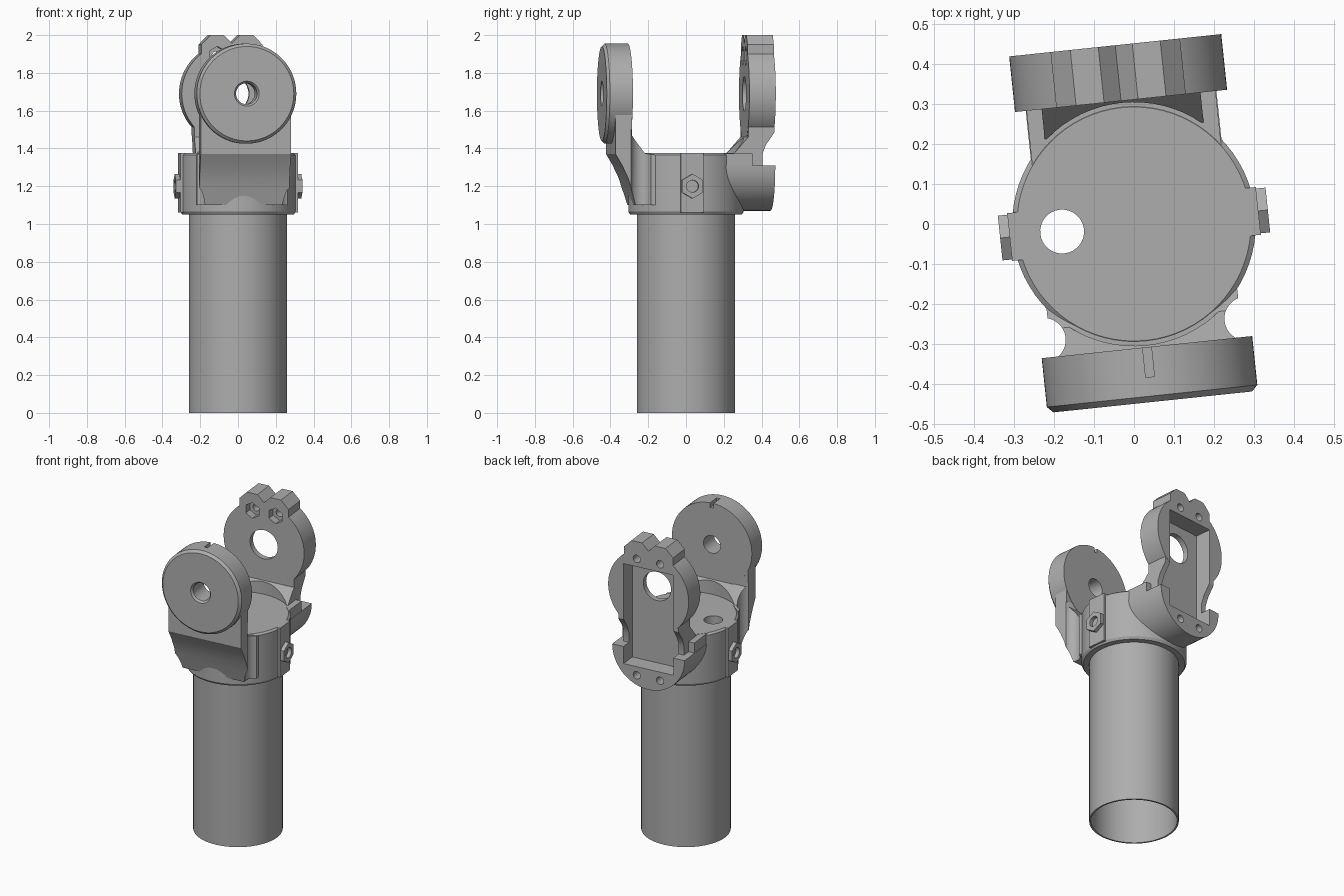
import bpy, bmesh
from math import sin, cos, pi, radians
from mathutils import Matrix

if "Cube" in bpy.data.objects:
    bpy.data.objects.remove(bpy.data.objects["Cube"])

grey = bpy.data.materials.new("matte_grey")
grey.use_nodes = True
GREY = (0.42, 0.42, 0.42, 1)
grey.diffuse_color = GREY
grey.node_tree.nodes["Principled BSDF"].inputs["Base Color"].default_value = GREY


def finish(name, bm):
    bmesh.ops.recalc_face_normals(bm, faces=bm.faces)
    mesh = bpy.data.meshes.new(name)
    bm.to_mesh(mesh)
    bm.free()
    mesh.materials.append(grey)
    obj = bpy.data.objects.new(name, mesh)
    bpy.context.collection.objects.link(obj)
    return obj


def prism(name, points, axis, a, b):
    """Extrude a 2D outline along an axis from a to b."""
    place = {"x": lambda p, d: (d, p[0], p[1]),
             "y": lambda p, d: (p[0], d, p[1]),
             "z": lambda p, d: (p[0], p[1], d)}[axis]
    bm = bmesh.new()
    low = [bm.verts.new(place(p, a)) for p in points]
    high = [bm.verts.new(place(p, b)) for p in points]
    bm.faces.new(low)
    bm.faces.new(high)
    for i in range(len(points)):
        j = (i + 1) % len(points)
        bm.faces.new((low[i], low[j], high[j], high[i]))
    return finish(name, bm)


def ngon(n, r, u=0, v=0, turn=0.0):
    return [(u + r * cos(turn + 2 * pi * i / n), v + r * sin(turn + 2 * pi * i / n))
            for i in range(n)]


def rect(u0, u1, v0, v1):
    return [(u0, v0), (u1, v0), (u1, v1), (u0, v1)]


def lathe(name, profile, steps=72):
    """Spin a closed (radius, height) outline around z."""
    bm = bmesh.new()
    vs = [bm.verts.new((r, 0, h)) for r, h in profile]
    es = [bm.edges.new((vs[i], vs[(i + 1) % len(vs)])) for i in range(len(vs))]
    bmesh.ops.spin(bm, geom=vs + es, cent=(0, 0, 0), axis=(0, 0, 1),
                   angle=2 * pi, steps=steps)
    bmesh.ops.remove_doubles(bm, verts=bm.verts, dist=1e-5)
    return finish(name, bm)


def combine(obj, others, operation):
    """Apply booleans to obj and discard the tool objects."""
    bpy.context.view_layer.objects.active = obj
    for other in others:
        mod = obj.modifiers.new("bool", "BOOLEAN")
        mod.operation = operation
        mod.solver = "EXACT"
        mod.object = other
        bpy.ops.object.modifier_apply(modifier=mod.name)
        bpy.data.objects.remove(other)


def clearances():
    """Hollow of the tube below, and round space above the collar floor."""
    return [prism("cut", ngon(72, 0.25), "z", -0.1, 1.32),
            prism("cut", ngon(72, 0.305), "z", 1.374, 2.2)]


parts = []

# Hollow tube
parts.append(lathe("tube", [(0.25, 0), (0.26, 0), (0.26, 1.06), (0.25, 1.06)]))

# Collar with closed top, cable hole and side lugs
collar = lathe("collar", [(0, 1.32), (0.25, 1.32), (0.25, 1.05), (0.295, 1.05),
                          (0.305, 1.065), (0.305, 1.365), (0.293, 1.375), (0, 1.375)])
lugs = [prism("lug", rect(-0.06, 0.06, 1.06, 1.375), "x", *sorted((s * 0.28, s * 0.313)))
        for s in (-1, 1)]
combine(collar, lugs, "UNION")
combine(collar, [prism("cut", ngon(32, 0.055, -0.181, 0), "z", 1.2, 1.5)], "DIFFERENCE")
parts.append(collar)

# Hexagonal nuts on the lugs
for side, s in (("left", 1), ("right", -1)):
    nut = prism(side + "_nut", ngon(6, 0.065, 0, 1.2, pi / 2), "x", s * 0.305, s * 0.337)
    combine(nut, [prism("cut", ngon(24, 0.032, 0, 1.2), "x", s * 0.314, s * 0.4)],
            "DIFFERENCE")
    parts.append(nut)

# Front bearing disc with chamfered rim and index slot
disc = lathe("front_disc", [(0.056, 0.31), (0.265, 0.31), (0.265, 0.433),
                            (0.25, 0.448), (0.066, 0.448), (0.056, 0.435)])
disc.data.transform(Matrix.Translation((0, 0, 1.69)) @ Matrix.Rotation(pi / 2, 4, "X"))
combine(disc, [prism("cut", rect(-0.011, 0.011, 1.925, 2.0), "y", -0.385, -0.25)],
        "DIFFERENCE")
parts.append(disc)

# Front neck sweeping from the collar out to the disc
neck = prism("front_neck",
             [(-0.312, 1.58), (-0.312, 1.47), (-0.24, 1.374), (-0.15, 1.36),
              (-0.15, 1.1), (-0.29, 1.1), (-0.305, 1.15), (-0.332, 1.24),
              (-0.365, 1.31), (-0.4, 1.37), (-0.4, 1.58)], "x", -0.24, 0.24)
waist = [prism("cut", ngon(32, 0.055, s * 0.255, -0.265), "z", 1.0, 1.5) for s in (-1, 1)]
combine(neck, waist + clearances(), "DIFFERENCE")
parts.append(neck)

# Rear motor mount: disc, top bumps, neck, lower boss and wedge
mount = prism("rear_mount", ngon(72, 0.267, 0, 1.69), "y", 0.31, 0.45)
boss = [(0.24 * cos(pi + pi * i / 32), 1.31 + 0.24 * sin(pi + pi * i / 32))
        for i in range(33)]
adds = [prism("bump", ngon(8, 0.092, s * 0.078, 1.915, pi / 8), "y", 0.31, 0.45)
        for s in (-1, 1)]
adds += [prism("neck", rect(-0.2, 0.2, 1.25, 1.6), "y", 0.311, 0.449),
         prism("boss", boss, "y", 0.12, 0.45),
         prism("shoulder", rect(-0.238, 0.238, 1.3, 1.374), "y", 0.12, 0.33),
         prism("wedge", [(0.33, 1.46), (0.31, 1.46), (0.235, 1.374),
                         (0.235, 1.3), (0.33, 1.3)], "x", -0.2, 0.2)]
combine(mount, adds, "UNION")

# Motor pocket, shaft hole, side notch, screw holes and nut traps
cuts = [prism("cut", rect(-0.165, 0.165, 1.2, 1.84), "y", 0.345, 0.6),
        prism("cut", ngon(40, 0.092, 0, 1.69), "y", 0.2, 0.6),
        prism("cut", [(0.48, 1.53), (0.44, 1.47), (0.405, 1.42), (0.385, 1.37),
                      (0.385, 1.31), (0.48, 1.31)], "x", -0.4, 0.4)]
for s in (-1, 1):
    cuts += [prism("cut", ngon(20, 0.024, s * 0.077, 1.89), "y", 0.2, 0.6),
             prism("cut", ngon(6, 0.05, s * 0.077, 1.89, pi / 6), "y", 0.2, 0.36),
             prism("cut", ngon(20, 0.024, s * 0.077, 1.145), "y", 0.35, 0.6)]
combine(mount, cuts + clearances(), "DIFFERENCE")
parts.append(mount)

# Turn the whole assembly slightly and shade it
bpy.ops.object.select_all(action="DESELECT")
for obj in parts:
    obj.data.transform(Matrix.Rotation(radians(6), 4, "Z"))
    obj.select_set(True)
bpy.context.view_layer.objects.active = parts[0]
bpy.ops.object.shade_smooth_by_angle(angle=radians(30))
